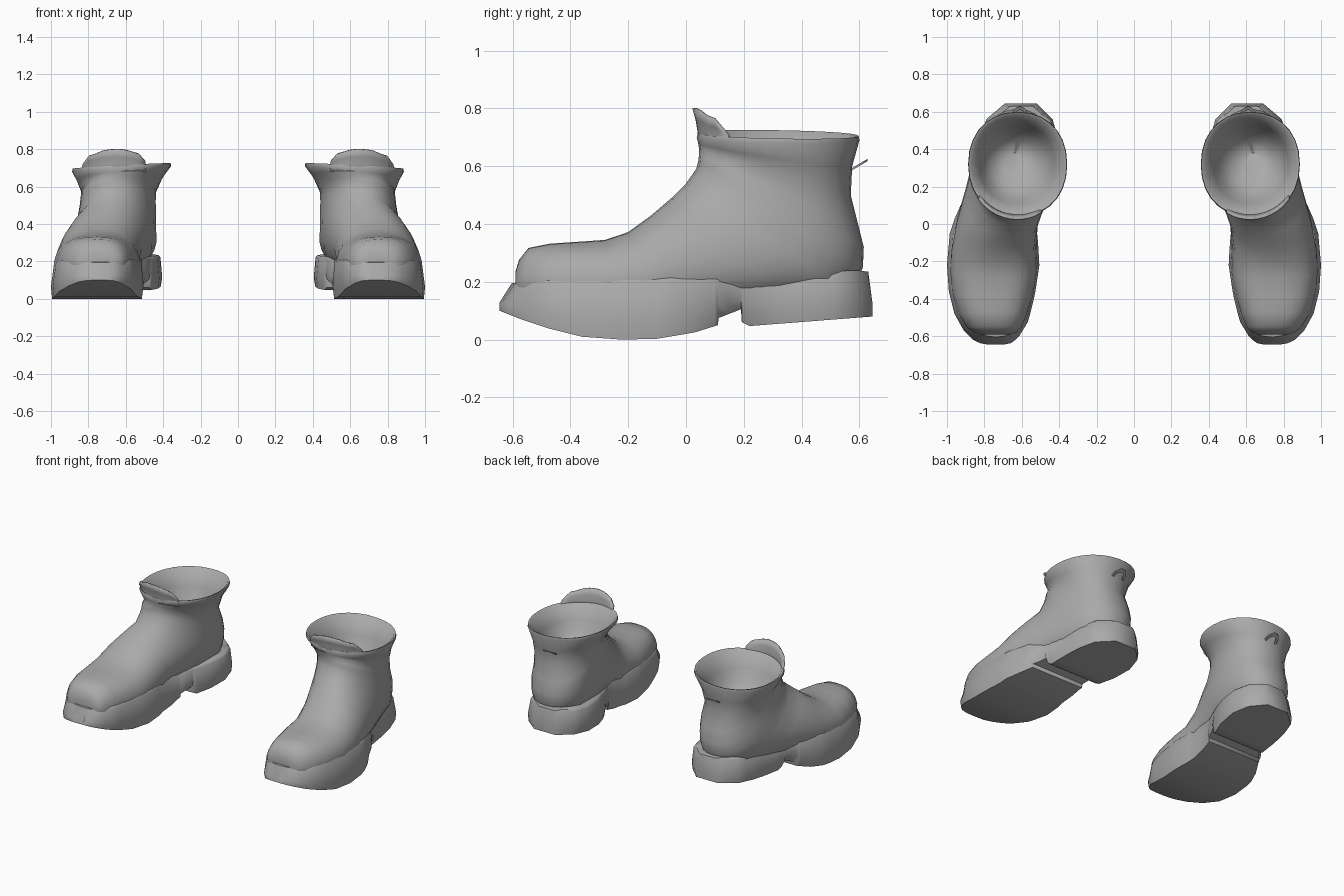
import bpy, bmesh, math

if "Cube" in bpy.data.objects:
    bpy.data.objects.remove(bpy.data.objects["Cube"])

leather = bpy.data.materials.new("grey_leather")
leather.diffuse_color = (0.4, 0.4, 0.4, 1)
leather.use_nodes = True
leather.node_tree.nodes["Principled BSDF"].inputs["Base Color"].default_value = leather.diffuse_color


def finish(name, rings, closed=True, caps=(True, True), angle=40, thick=0):
    """Skin a list of rings, mirror to the other foot, shade."""
    bm = bmesh.new()
    vs = [[bm.verts.new(p) for p in r] for r in rings]
    n = len(vs[0])
    for a, b in zip(vs, vs[1:]):
        for i in range(n if closed else n - 1):
            j = (i + 1) % n
            bm.faces.new((a[i], a[j], b[j], b[i]))
    if caps[0]:
        bm.faces.new(vs[0][::-1])
    if caps[1]:
        bm.faces.new(vs[-1])
    bmesh.ops.recalc_face_normals(bm, faces=bm.faces)
    me = bpy.data.meshes.new(name)
    bm.to_mesh(me)
    bm.free()
    ob = bpy.data.objects.new(name, me)
    bpy.context.collection.objects.link(ob)
    me.materials.append(leather)
    bpy.ops.object.select_all(action='DESELECT')
    ob.select_set(True)
    bpy.context.view_layer.objects.active = ob
    bpy.ops.object.shade_smooth_by_angle(angle=math.radians(angle))
    if thick:
        s = ob.modifiers.new("thickness", 'SOLIDIFY')
        s.thickness, s.offset = thick, 0
    ob.modifiers.new("other_foot", 'MIRROR')
    return ob


def spow(v, e):
    return math.copysign(abs(v) ** e, v)


def lerp(table, y):
    for (a, p), (b, q) in zip(table, table[1:]):
        if y <= b:
            return p + (q - p) * max(0, (y - a) / (b - a))
    return table[-1][1]


def section(by, bz, ty, tz, cx, w, e, tilt=0, lean=0, taper=0):
    """Rounded loop between a bottom/back point and a top/front point."""
    ring = []
    for i in range(28):
        a = 2 * math.pi * i / 28
        dx, s = w * spow(math.cos(a), e), spow(math.sin(a), e)
        t = (s + 1) / 2
        dx *= 1 - taper * max(0, s)
        ring.append((cx + dx - lean * s, by + (ty - by) * t, bz + (tz - bz) * t + tilt * dx))
    return ring


# Upper: slanted sections fanning from the toe to the collar
# (bottom/back y, z, top/front y, z, centre x, half width, roundness)
toe = [
    (-.59, .15, -.59, .235, .74, .085, .8),
    (-.58, .13, -.578, .275, .742, .115, .78),
    (-.56, .11, -.545, .317, .748, .145, .75),
    (-.50, .09, -.47, .332, .755, .18, .75),
    (-.40, .08, -.38, .338, .757, .208, .75),
    (-.25, .07, -.28, .345, .753, .228, .78),
    (-.08, .07, -.20, .372, .750, .225, .82),
]
ankle = [
    (.12, .11, -.12, .43, .732, .217, .86),
    (.35, .13, -.05, .49, .685, .221, .88),
    (.57, .16, .00, .54, .653, .216, .9),
    (.612, .25, .035, .59, .645, .207, .9),
    (.615, .32, .042, .615, .642, .203, .9),
    (.595, .40, .045, .64, .64, .2, .9),
]
collar = [
    (.57, .50, .045, .66, .638, .2, .92),
    (.575, .60, .042, .68, .63, .23, .93),
    (.60, .69, .037, .70, .622, .265, .92),
    (.597, .705, .042, .715, .622, .262, .92),
]
rings = [section(*s, taper=.13) for s in toe]
rings += [section(*s, lean=-.02 if k else 0, taper=.06 if k < 3 else 0) for k, s in enumerate(ankle)]
rings += [section(*s, tilt=-.055 if k else 0) for k, s in enumerate(collar)]
# Lining: collar loop shrinking into a bowl
for r, d in ((1, 0), (.8, .11), (.68, .2), (.48, .27), (.22, .31)):
    rings.append(section(.32 + .268 * r, .702 - d, .32 - .265 * r, .71 - d * .8,
                         .64 - .018 * r, .25 * r, .94, tilt=-.055 * r))
finish("boot_upper", rings, angle=60)

# Sole and heel: slices along the foot with a rocker bottom and a heel step
outer = [(-.645, .78), (-.638, .82), (-.62, .86), (-.57, .91), (-.48, .96), (-.36, .99), (-.22, 1.0),
         (-.05, .985), (.1, .94), (.22, .88), (.32, .845), (.45, .825), (.56, .79), (.645, .69)]
inner = [(-.645, .70), (-.638, .66), (-.61, .62), (-.52, .565), (-.38, .53), (-.2, .503), (-.05, .518),
         (.1, .505), (.22, .455), (.32, .42), (.45, .405), (.56, .435), (.645, .52)]
bottom = [(-.645, .10), (-.57, .07), (-.48, .04), (-.36, .01), (-.22, 0), (-.1, .003), (.03, .025),
          (.11, .05), (.113, .075), (.19, .105), (.193, .06), (.22, .047), (.645, .08)]
top = [(-.645, .195), (-.5, .21), (.1, .22), (.6, .24), (.645, .235)]
stations = sorted({y for t in (outer, bottom) for y, _ in t} | {-.6, -.525, -.42, -.29, .15, .27, .38, .51, .605})
slices = []
for y in stations:
    xi, xo, zb, zt = (lerp(t, y) for t in (inner, outer, bottom, top))
    waist = .045 * max(0, 1 - abs(y - .17) / .16)
    zm = zb + (zt - zb) * .3
    ty = y
    if y < -.5:
        ty = -.5 + (y + .5) * .71
    elif y > .5:
        ty = .5 + (y - .5) * .9
    slices.append([(xi + .008, y, zb), (xi, y, zm), (xi + .01, ty, zt - .012), (xi + .022, ty, zt),
                   (xo - .03, ty, zt), (xo - .018, ty, zt - .012),
                   (xo - waist * .5, y, zm), (xo - .006 - waist, y, zb)])
finish("sole_and_heel", slices, angle=50)

# Tongue: curved flap rising out of the front of the collar
tongue = []
tops = (.735, .775, .785, .795, .80, .80, .797, .79, .775, .765, .72)
for level in range(4):
    f = level / 3
    row = []
    for i, zt in enumerate(tops):
        x = .495 + .335 * i / 10
        y = .322 - .275 * math.sqrt(1 - ((x - .622) / .262) ** 2)
        row.append((x, y - .02 * f ** 2, .68 + (zt - .68) * f))
    tongue.append(row)
finish("tongue", tongue, closed=False, caps=(False, False), angle=60, thick=.01)

# Pull loop: thin arched strap at the back of the collar
loop = []
for i in range(11):
    a = math.pi * i / 10
    ring = []
    for r, h in ((.045, -.004), (.045, .004), (.03, .004), (.03, -.004)):
        d = math.sin(a) * r * 1.25
        ring.append((.61 + r * math.cos(a), .572 + d, .588 + d * .6 + h))
    loop.append(ring)
finish("pull_loop", loop)
